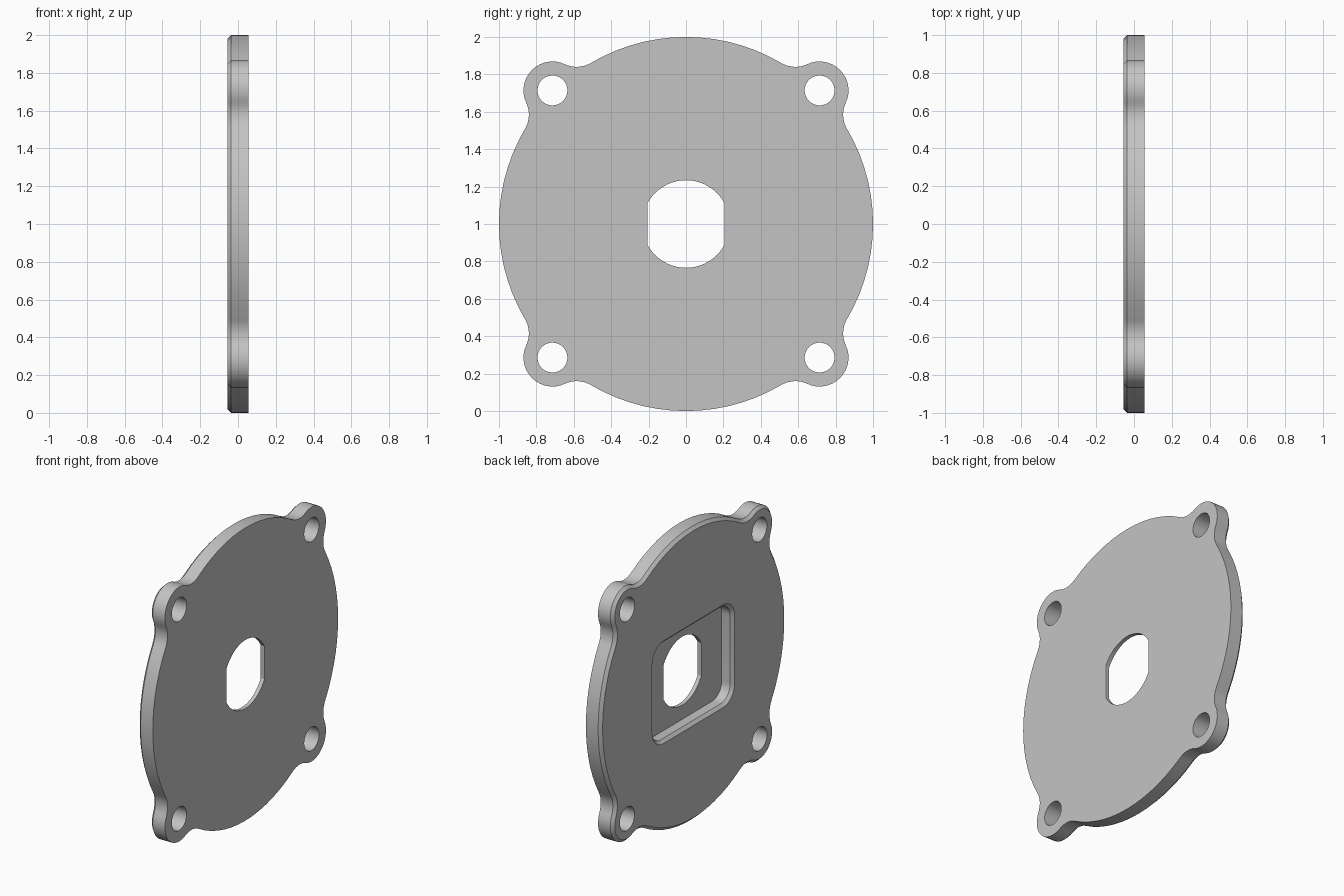
import bpy
import bmesh
from math import acos, atan2, cos, sin, hypot, pi

if "Cube" in bpy.data.objects:
    bpy.data.objects.remove(bpy.data.objects["Cube"], do_unlink=True)

# Main dimensions
BACK, FRONT = -0.056, 0.056      # plate faces along x
FLOOR = 0.028                    # floor of the rectangular pocket
CHAMFER = 0.02
DISC_R, LUG_R, FILLET_R = 1.0, 0.155, 0.15
BOLT, BOLT_R = 0.714, 0.08
BORE_R, BORE_FLAT = 0.234, 0.205
POCKET_Y, POCKET_Z, POCKET_R = 0.425, 0.33, 0.1


def arc(centre, radius, start, end, steps):
    angles = [start + (end - start) * i / steps for i in range(steps + 1)]
    return [(centre[0] + radius * cos(a), centre[1] + radius * sin(a)) for a in angles]


def tidy(points):
    """Drop repeated neighbours from a closed loop."""
    return [p for i, p in enumerate(points)
            if hypot(p[0] - points[i - 1][0], p[1] - points[i - 1][1]) > 1e-5]


def plate_outline(inset):
    """Disc with four lugs blended in by tangent fillets."""
    disc, lug, fillet = DISC_R - inset, LUG_R - inset, FILLET_R + inset
    dist, reach = hypot(BOLT, BOLT), DISC_R + FILLET_R
    spread = acos((dist**2 + reach**2 - (LUG_R + FILLET_R)**2) / (2 * dist * reach))
    a = pi / 4 - spread
    low = (reach * cos(a), reach * sin(a))
    high = (low[1], low[0])
    t = atan2(low[1] - BOLT, low[0] - BOLT)
    quarter = (arc((0, 0), disc, -a, a, 14)
               + arc(low, fillet, a + pi, t + pi, 8)
               + arc((BOLT, BOLT), lug, t, pi / 2 - t, 16)
               + arc(high, fillet, pi * 1.5 - t, pi * 1.5 - a, 8))
    points = []
    for k in range(4):
        c, s = cos(k * pi / 2), sin(k * pi / 2)
        points += [(c * u - s * v, s * u + c * v) for u, v in quarter]
    return tidy(points)


def pocket_outline(grow):
    points = []
    for k, (su, sv) in enumerate([(1, 1), (-1, 1), (-1, -1), (1, -1)]):
        corner = (su * (POCKET_Y - POCKET_R), sv * (POCKET_Z - POCKET_R))
        points += arc(corner, POCKET_R + grow, k * pi / 2, (k + 1) * pi / 2, 8)
    return points


def bore_outline():
    """Round bore with a flat on either side."""
    a = acos(BORE_FLAT / BORE_R)
    return arc((0, 0), BORE_R, a, pi - a, 20) + arc((0, 0), BORE_R, pi + a, 2 * pi - a, 20)


bm = bmesh.new()


def ring(points, x):
    verts = [bm.verts.new((x, u, v + 1)) for u, v in points]
    edges = [bm.edges.new((verts[i - 1], verts[i])) for i in range(len(verts))]
    return verts, edges


def wall(first, second):
    a, b = first[0], second[0]
    for i in range(len(a)):
        bm.faces.new((a[i - 1], a[i], b[i], b[i - 1]))


def cap(rings, direction):
    edges = [e for r in rings for e in r[1]]
    bmesh.ops.triangle_fill(bm, edges=edges, use_beauty=True, normal=(direction, 0, 0))


# Outer rim, chamfered on the pocket side
rim_front = ring(plate_outline(0), FRONT)
rim_edge = ring(plate_outline(0), BACK + CHAMFER)
rim_back = ring(plate_outline(CHAMFER), BACK)
wall(rim_front, rim_edge)
wall(rim_edge, rim_back)

# Rectangular pocket with a chamfered mouth
pocket_floor = ring(pocket_outline(0), FLOOR)
pocket_edge = ring(pocket_outline(0), BACK + CHAMFER)
pocket_mouth = ring(pocket_outline(CHAMFER), BACK)
wall(pocket_floor, pocket_edge)
wall(pocket_edge, pocket_mouth)

# Central bore through the pocket floor
bore_front, bore_floor = ring(bore_outline(), FRONT), ring(bore_outline(), FLOOR)
wall(bore_front, bore_floor)

# Four bolt holes
holes_front, holes_back = [], []
for u in (-BOLT, BOLT):
    for v in (-BOLT, BOLT):
        circle = arc((u, v), BOLT_R, 0, 2 * pi, 32)[:-1]
        holes_front.append(ring(circle, FRONT))
        holes_back.append(ring(circle, BACK))
        wall(holes_front[-1], holes_back[-1])

# Flat faces
cap([rim_front, bore_front] + holes_front, 1)
cap([rim_back, pocket_mouth] + holes_back, -1)
cap([pocket_floor, bore_floor], -1)
bmesh.ops.recalc_face_normals(bm, faces=bm.faces)

mesh = bpy.data.meshes.new("cover_plate")
bm.to_mesh(mesh)
bm.free()
plate = bpy.data.objects.new("cover_plate", mesh)
bpy.context.collection.objects.link(plate)

# Plain grey finish
grey = bpy.data.materials.new("plain_grey")
grey.use_nodes = True
colour = (0.55, 0.55, 0.55, 1)
grey.diffuse_color = colour
grey.node_tree.nodes["Principled BSDF"].inputs["Base Color"].default_value = colour
mesh.materials.append(grey)

bpy.ops.object.select_all(action="DESELECT")
plate.select_set(True)
bpy.context.view_layer.objects.active = plate
bpy.ops.object.shade_smooth_by_angle(angle=pi / 6)
